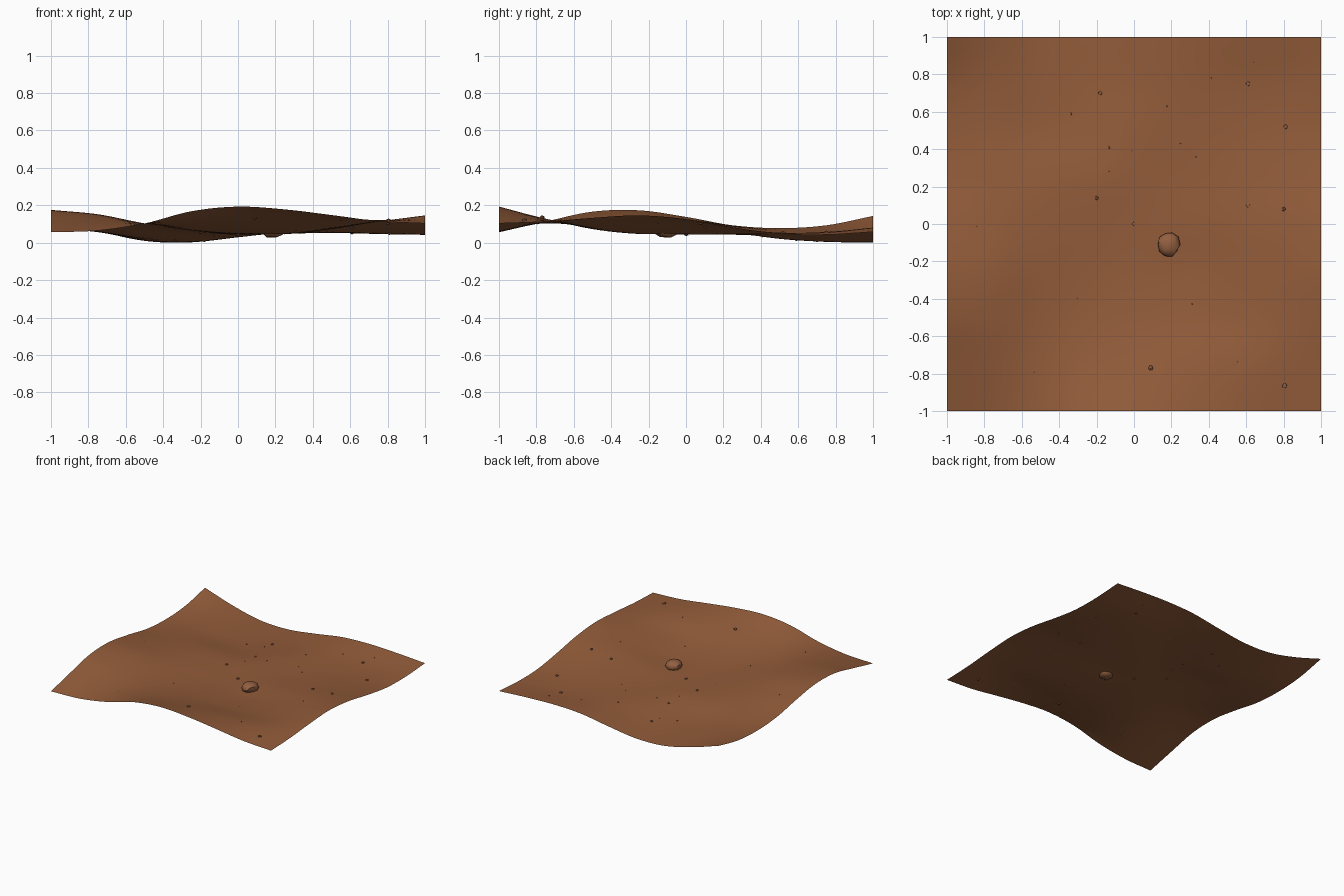
import bpy, bmesh, random
from mathutils import Vector, Matrix, Euler

if "Cube" in bpy.data.objects:
    bpy.data.objects.remove(bpy.data.objects["Cube"])

random.seed(4)


def material(name, color):
    m = bpy.data.materials.new(name)
    m.diffuse_color = (*color, 1)
    m.use_nodes = True
    m.node_tree.nodes["Principled BSDF"].inputs["Base Color"].default_value = m.diffuse_color
    return m


soil = material("brown soil", (0.29, 0.107, 0.042))
stone = material("brown stone", (0.29, 0.115, 0.052))

# Ground heights in hundredths: rows run front to back, columns left to right
HEIGHTS = [
    [6.3, 7.2, 11, 17.5, 20, 18.5, 15.5, 12.3, 11],
    [12, 11.5, 11, 12.3, 13.4, 13.5, 13, 12.8, 12],
    [17.3, 15, 11, 9, 8.5, 8, 9, 12, 14],
    [18, 15.8, 11, 7.5, 6, 5.5, 8, 12, 15.3],
    [14.5, 13, 10, 7, 5.1, 6, 8.2, 11.5, 13.3],
    [10, 9.5, 8, 6, 5, 5.4, 7, 8.5, 9],
    [8.5, 6.8, 3.8, 2.8, 4.5, 5.5, 6, 6, 5.5],
    [10, 6.4, 2.4, 1.2, 3.6, 6.2, 6.3, 5.5, 5],
    [15, 7.2, 1.7, 0.9, 4, 7.8, 8.8, 8, 6.5],
]


def spline(values, t):
    """Smooth curve through evenly spaced values, t from -1 to 1."""
    n = len(values) - 1
    u = min(max((t + 1) / 2 * n, 0), n)
    i = min(int(u), n - 1)
    f = u - i
    b, c = values[i], values[i + 1]
    a = values[i - 1] if i > 0 else 2 * b - c
    d = values[i + 2] if i + 2 <= n else 2 * c - b
    return b + 0.5 * f * (c - a + f * (2 * a - 5 * b + 4 * c - d + f * (3 * (b - c) + d - a)))


def height(x, y):
    return spline([spline(row, x) for row in HEIGHTS], y) / 100


def finish(bm, name, mat, angle=None):
    mesh = bpy.data.meshes.new(name)
    bm.to_mesh(mesh)
    bm.free()
    mesh.materials.append(mat)
    ob = bpy.data.objects.new(name, mesh)
    bpy.context.collection.objects.link(ob)
    bpy.ops.object.select_all(action='DESELECT')
    ob.select_set(True)
    bpy.context.view_layer.objects.active = ob
    if angle:
        bpy.ops.object.shade_smooth_by_angle(angle=angle)
    else:
        bpy.ops.object.shade_smooth()
    return ob


def add_rock(bm, center, size, detail=1, spin=True):
    """Lumpy stone: icosphere with jittered radii, squashed to size."""
    verts = bmesh.ops.create_icosphere(bm, subdivisions=detail, radius=1)["verts"]
    turn = Euler((0, 0, random.uniform(0, 6.28) if spin else 0.3)).to_matrix()
    for v in verts:
        p = v.co * random.uniform(0.9, 1.08)
        p.z = max(-0.85, min(0.85, p.z)) / 0.85
        p = turn @ p
        v.co = Vector(center) + Vector((p.x * size[0], p.y * size[1], p.z * size[2]))


# Rolling ground sheet
bm = bmesh.new()
bmesh.ops.create_grid(bm, x_segments=64, y_segments=64, size=1)
for v in bm.verts:
    v.co.z = height(v.co.x, v.co.y)
finish(bm, "ground", soil)

# Large stone, half sunk so its base shows below the sheet
bm = bmesh.new()
add_rock(bm, (0.185, -0.108, 0.073), (0.061, 0.066, 0.037), detail=2, spin=False)
finish(bm, "large_stone", stone, 0.6)

# Small stones and pebbles: x, y, radius
PEBBLES = [
    (0.61, 0.75, .013), (0.81, 0.52, .013), (0.61, 0.10, .012), (0.80, 0.08, .012),
    (-0.20, 0.14, .012), (0, 0, .012), (0.09, -0.77, .015), (0.805, -0.865, .014),
    (-0.18, 0.70, .011), (-0.13, 0.41, .009), (-0.335, 0.59, .007), (0.175, 0.63, .006),
    (0.64, 0.86, .006), (0.41, 0.78, .004), (0.33, 0.36, .004), (0.25, 0.43, .004),
    (-0.20, 0.63, .004), (-0.135, 0.28, .004), (-0.01, 0.39, .004), (-0.84, -0.015, .004),
    (-0.27, 0, .004), (-0.305, -0.40, .004), (0.31, -0.43, .005), (0.70, -0.15, .004),
    (0.55, -0.74, .005), (-0.53, -0.795, .005),
]
bm = bmesh.new()
for x, y, r in PEBBLES:
    add_rock(bm, (x, y, max(height(x, y), r * 0.8) + r * 0.1), (r, r * 1.05, r * 0.8))
finish(bm, "pebbles", stone, 0.6)

# Rest the lowest point on z = 0
low = min(v.co.z for ob in bpy.data.objects for v in ob.data.vertices)
for ob in bpy.data.objects:
    ob.data.transform(Matrix.Translation((0, 0, -low)))
